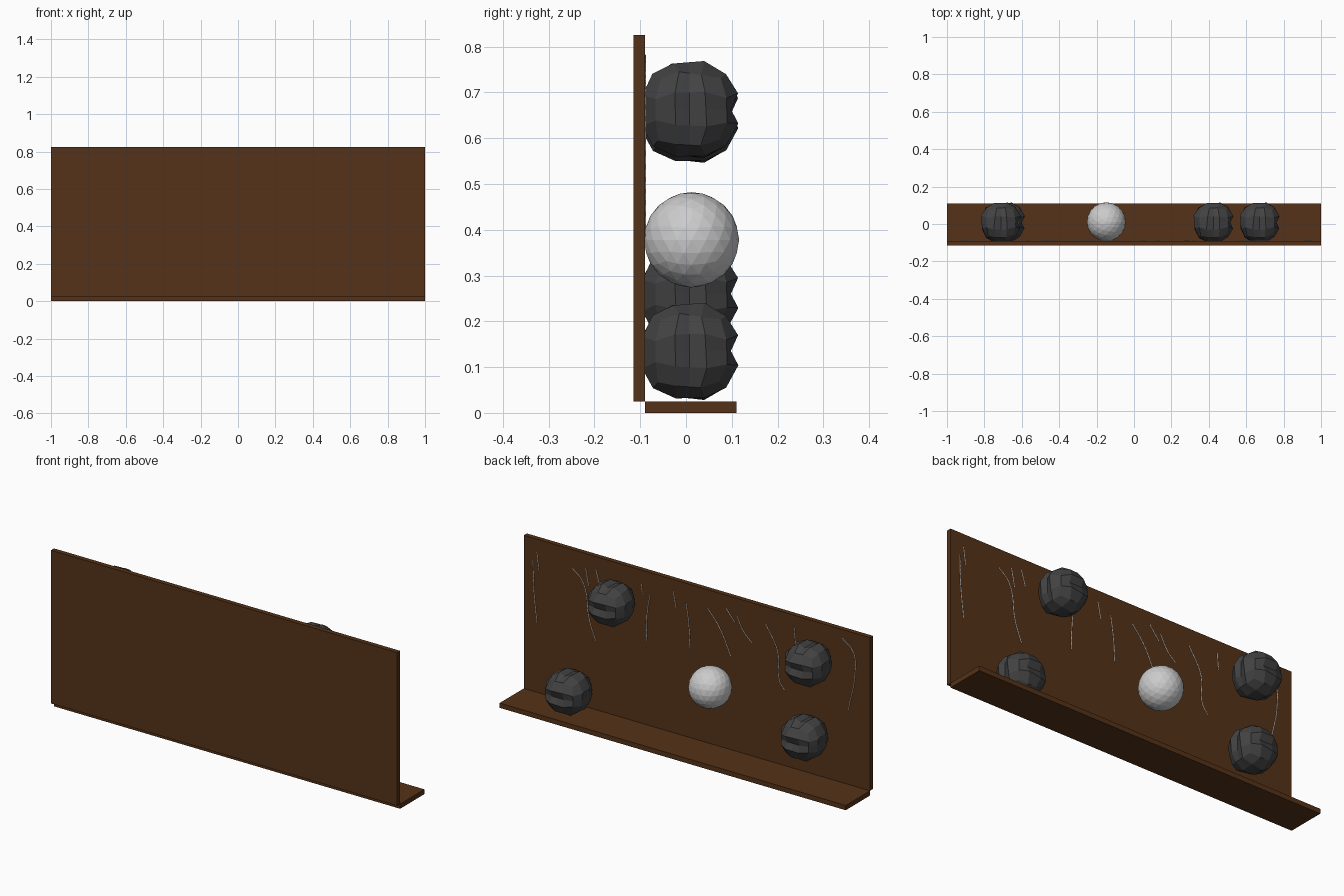
import bpy, bmesh, random
from mathutils import Vector

if "Cube" in bpy.data.objects:
    bpy.data.objects.remove(bpy.data.objects["Cube"])

random.seed(4)


def material(name, rgb):
    m = bpy.data.materials.new(name)
    m.diffuse_color = (*rgb, 1)
    m.use_nodes = True
    m.node_tree.nodes["Principled BSDF"].inputs["Base Color"].default_value = m.diffuse_color
    return m


wood = material("brown_wood", (0.09, 0.032, 0.009))
stone = material("dark_stone", (0.055, 0.055, 0.055))


def add_object(name, data, mat=None, loc=(0, 0, 0)):
    ob = bpy.data.objects.new(name, data)
    ob.location = loc
    bpy.context.collection.objects.link(ob)
    if mat and not data.materials:
        data.materials.append(mat)
    return ob


def box(name, lo, hi, mat):
    lo, hi = Vector(lo), Vector(hi)
    bm = bmesh.new()
    bmesh.ops.create_cube(bm, size=1)
    for v in bm.verts:
        v.co = (lo + hi) / 2 + v.co * (hi - lo)
    me = bpy.data.meshes.new(name)
    bm.to_mesh(me)
    bm.free()
    return add_object(name, me, mat)


# Wall panel and ledge
box("wall_panel", (-1, -0.115, 0.025), (1, -0.09, 0.825), wood)
box("ledge", (-1, -0.09, 0), (1, 0.11, 0.025), wood)

# Rock: three-segment cube rounded to a ball, with shallow dents on three sides
bm = bmesh.new()
bmesh.ops.create_cube(bm, size=2)
bmesh.ops.subdivide_edges(bm, edges=bm.edges[:], cuts=2, use_grid_fill=True)
for v in bm.verts:
    v.co = v.co.normalized() * 0.114
    v.co += Vector(random.uniform(-0.004, 0.004) for _ in range(3))
for side, row in ((1, 2), (0, 1), (2, 0)):
    normal = Vector((0, 0, 0))
    normal[row] = 1
    bmesh.ops.bisect_plane(bm, geom=bm.verts[:] + bm.edges[:] + bm.faces[:],
                           plane_co=(0, 0, 0), plane_no=normal)
    for v in bm.verts:
        if abs(v.co[row]) < 1e-4 and v.co[side] > 0.09:
            v.co[side] = 0.09
bmesh.ops.recalc_face_normals(bm, faces=bm.faces[:])
rock = bpy.data.meshes.new("rock")
bm.to_mesh(rock)
bm.free()
for i, (x, z) in enumerate(((0.425, 0.663), (0.672, 0.135), (-0.712, 0.653), (-0.69, 0.26))):
    add_object(f"rock_{i + 1}", rock, stone, (x, 0.008, z))

# Pale faceted ball
bpy.ops.mesh.primitive_ico_sphere_add(subdivisions=3, radius=0.104, location=(-0.148, 0.012, 0.378))
bpy.context.object.name = "pale_ball"

# Thin strands running down the wall, as (x, z) points
strands = [
    [(.924, .756), (.913, .671)],
    [(.947, .708), (.941, .55), (.924, .39)],
    [(.717, .727), (.66, .675), (.62, .48), (.585, .386)],
    [(.643, .752), (.625, .659)],
    [(.585, .762), (.562, .686)],
    [(.321, .754), (.315, .704)],
    [(.269, .716), (.286, .62), (.292, .463)],
    [(.137, .766), (.12, .684)],
    [(.062, .724), (.045, .605), (.039, .493)],
    [(-.064, .727), (-.128, .65), (-.197, .514)],
    [(-.168, .759), (-.22, .695)],
    [(-.231, .734), (-.271, .662), (-.317, .618)],
    [(-.398, .737), (-.467, .611), (-.478, .459), (-.507, .42)],
    [(-.564, .76), (-.57, .674)],
    [(-.84, .781), (-.903, .726), (-.915, .626), (-.875, .414)],
]
curve = bpy.data.curves.new("wall_strands", "CURVE")
curve.dimensions = "3D"
curve.bevel_depth = 0.0025
curve.bevel_resolution = 0
curve.resolution_u = 6
for pts in strands:
    s = curve.splines.new("BEZIER")
    s.bezier_points.add(len(pts) - 1)
    for p, (x, z) in zip(s.bezier_points, pts):
        p.co = (x, -0.0895, z)
        p.handle_left_type = p.handle_right_type = "AUTO"
add_object("wall_strands", curve)
